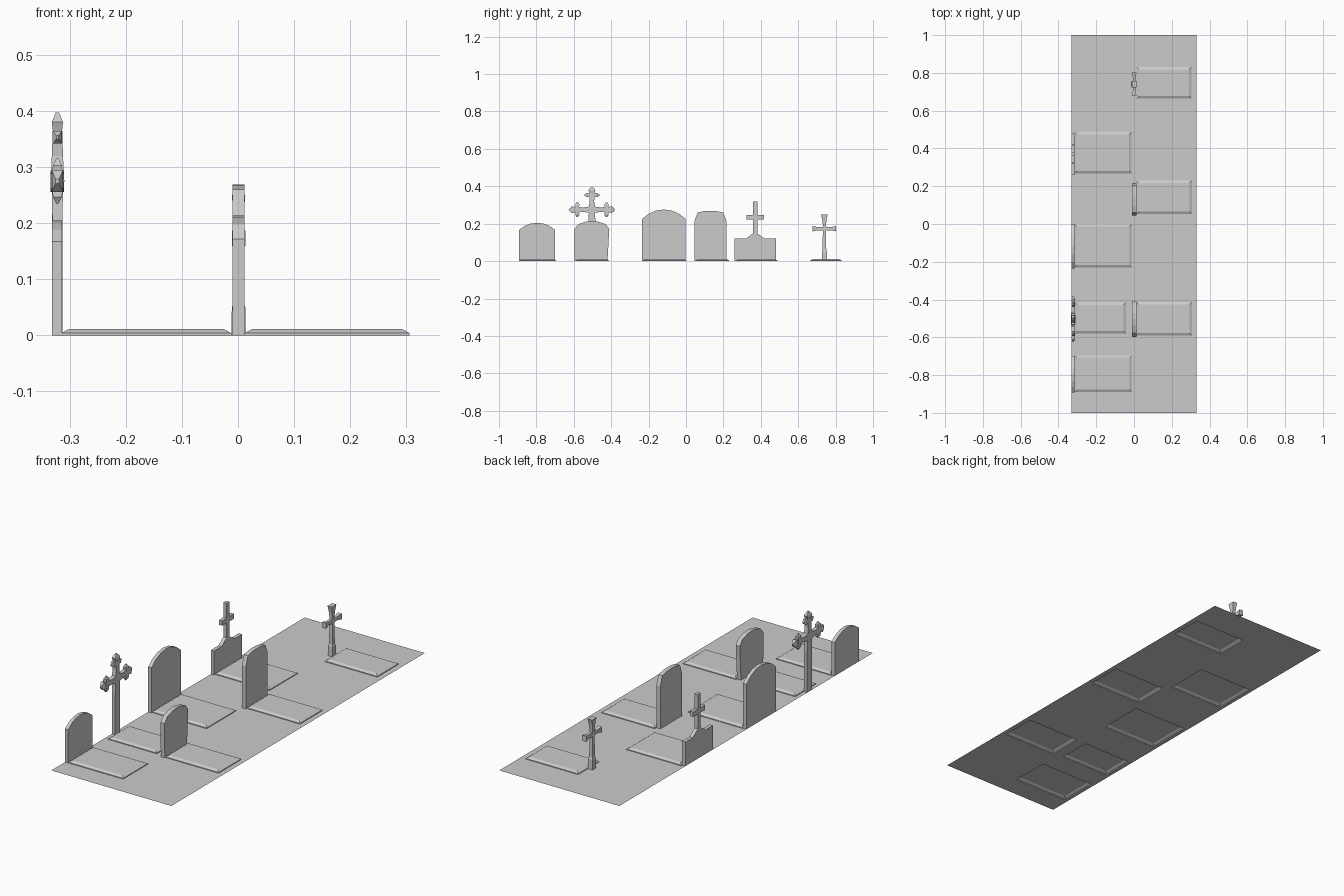
import bpy, bmesh, math
from mathutils import Vector

if "Cube" in bpy.data.objects:
    bpy.data.objects.remove(bpy.data.objects["Cube"])

XL, XR = -0.323, 0.001      # row positions of the stones


def finish(bm, name):
    bmesh.ops.recalc_face_normals(bm, faces=bm.faces[:])
    me = bpy.data.meshes.new(name)
    bm.to_mesh(me)
    bm.free()
    ob = bpy.data.objects.new(name, me)
    bpy.context.collection.objects.link(ob)
    return ob


def stone(name, x, half, pts):
    """Profile in y, z pushed out along x."""
    bm = bmesh.new()
    f = bm.faces.new([bm.verts.new((x - half, y, z)) for y, z in pts])
    ext = bmesh.ops.extrude_face_region(bm, geom=[f])
    vs = [v for v in ext['geom'] if isinstance(v, bmesh.types.BMVert)]
    bmesh.ops.translate(bm, vec=(2 * half, 0, 0), verts=vs)
    return finish(bm, name)


def rounded(y0, y1, shoulder, top, n=6):
    """Straight sides with a faceted arched top."""
    w, h = (y1 - y0) / 2, top - shoulder
    r = (w * w + h * h) / (2 * h)
    a = math.asin(w / r)
    arc = [((y0 + y1) / 2 + r * math.sin(a - 2 * a * i / n),
            top - r + r * math.cos(a - 2 * a * i / n)) for i in range(n + 1)]
    return [(y0, 0), (y1, 0)] + arc


def loft(bm, origin, d, sections):
    """Four-sided bar along direction d; sections are (distance, half side, half x)."""
    o, d = Vector(origin), Vector(d)
    s, x = d.cross(Vector((1, 0, 0))), Vector((1, 0, 0))
    rings = [[bm.verts.new(o + d * t + s * a * hs + x * b * hx)
              for a, b in ((-1, -1), (1, -1), (1, 1), (-1, 1))]
             for t, hs, hx in sections]
    for p, q in zip(rings, rings[1:]):
        for i in range(4):
            j = (i + 1) % 4
            bm.faces.new((p[i], p[j], q[j], q[i]))
    bm.faces.new(rings[0])
    bm.faces.new(rings[-1])


# Grave slabs: raised beds with sloping edges, open below
slabs = [(-0.315, -0.012, -0.89, -0.695), (-0.312, -0.043, -0.58, -0.415),
         (-0.315, -0.012, -0.23, 0.0), (-0.315, -0.013, 0.268, 0.488),
         (0.012, 0.306, -0.59, -0.412), (0.012, 0.306, 0.052, 0.23),
         (0.014, 0.304, 0.665, 0.832)]
for k, (x0, x1, y0, y1) in enumerate(slabs):
    bm = bmesh.new()
    rings = []
    for inset, z in ((0, 0), (0, 0.004), (0.013, 0.011)):
        rings.append([bm.verts.new(p) for p in (
            (x0 + inset, y0 + inset, z), (x1 - inset, y0 + inset, z),
            (x1 - inset, y1 - inset, z), (x0 + inset, y1 - inset, z))])
    for p, q in zip(rings, rings[1:]):
        for i in range(4):
            j = (i + 1) % 4
            bm.faces.new((p[i], p[j], q[j], q[i]))
    bm.faces.new(rings[-1])
    finish(bm, f"grave_slab_{k + 1}")

# Ground sheet with an opening under every slab
bm = bmesh.new()
for x0, x1, y0, y1 in [(-0.332, 0.332, -1, 1)] + slabs:
    v = [bm.verts.new(p) for p in ((x0, y0, 0), (x1, y0, 0), (x1, y1, 0), (x0, y1, 0))]
    for i in range(4):
        bm.edges.new((v[i], v[(i + 1) % 4]))
bmesh.ops.triangle_fill(bm, use_beauty=True, edges=bm.edges[:], normal=(0, 0, 1))
finish(bm, "ground")

# Arched headstones
stone("headstone_small", XL, 0.009, rounded(-0.892, -0.70, 0.167, 0.205))
stone("headstone_large", XL, 0.009, rounded(-0.235, -0.002, 0.225, 0.276))

# Headstones with slanted shoulders
stone("headstone_flared", XR, 0.011,
      [(-0.595, 0), (-0.42, 0), (-0.41, 0.172), (-0.43, 0.198), (-0.47, 0.211),
       (-0.503, 0.214), (-0.535, 0.211), (-0.575, 0.198), (-0.597, 0.172)])
stone("headstone_shouldered", XR, 0.011,
      [(0.045, 0), (0.217, 0), (0.217, 0.212), (0.2, 0.26), (0.165, 0.267),
       (0.13, 0.269), (0.095, 0.267), (0.062, 0.26), (0.045, 0.212)])

# Broad pedestal carrying a plain cross
right = [(0.11, 0), (0.11, 0.12), (0.05, 0.12), (0.03, 0.135), (0.011, 0.148),
         (0.011, 0.222), (0.047, 0.222), (0.047, 0.246), (0.011, 0.246), (0.011, 0.32)]
stone("pedestal_cross", XL, 0.009,
      [(0.37 + y, z) for y, z in right] + [(0.37 - y, z) for y, z in reversed(right)])

# Slim cross with flared ends
bm = bmesh.new()
c = (XR, 0.74, 0.173)
loft(bm, (XR, 0.74, 0), (0, 0, 1),
     [(0, 0.014, 0.013), (0.05, 0.013, 0.012), (0.058, 0.010, 0.009), (0.19, 0.008, 0.008),
      (0.225, 0.012, 0.010), (0.25, 0.018, 0.012)])
for s in (-1, 1):
    loft(bm, c, (0, s, 0), [(0, 0.010, 0.008), (0.035, 0.009, 0.007), (0.063, 0.014, 0.012)])
finish(bm, "slim_cross")

# Ornate cross: shaft, three budded arms with side points, centre boss
bm = bmesh.new()
cy, cz, xo = -0.503, 0.275, -0.322
c = Vector((xo, cy, cz))
loft(bm, (xo, cy, 0), (0, 0, 1), [(0, 0.019, 0.009), (0.20, 0.019, 0.009), (0.275, 0.016, 0.010)])
for d in ((0, 1, 0), (0, -1, 0), (0, 0, 1)):
    d = Vector(d)
    loft(bm, c, d, [(0, 0.019, 0.012), (0.045, 0.012, 0.010), (0.072, 0.014, 0.009),
                    (0.088, 0.013, 0.008), (0.105, 0.019, 0.010), (0.122, 0.004, 0.003)])
    side = d.cross(Vector((1, 0, 0)))
    for s in (-1, 1):
        loft(bm, c + d * 0.078, side * s,
             [(0, 0.011, 0.009), (0.018, 0.010, 0.009), (0.028, 0.011, 0.008), (0.04, 0.003, 0.002)])
loft(bm, c, (0, 0, 1), [(-0.025, 0.008, 0.008), (0, 0.025, 0.0125), (0.025, 0.008, 0.008)])
finish(bm, "ornate_cross")
